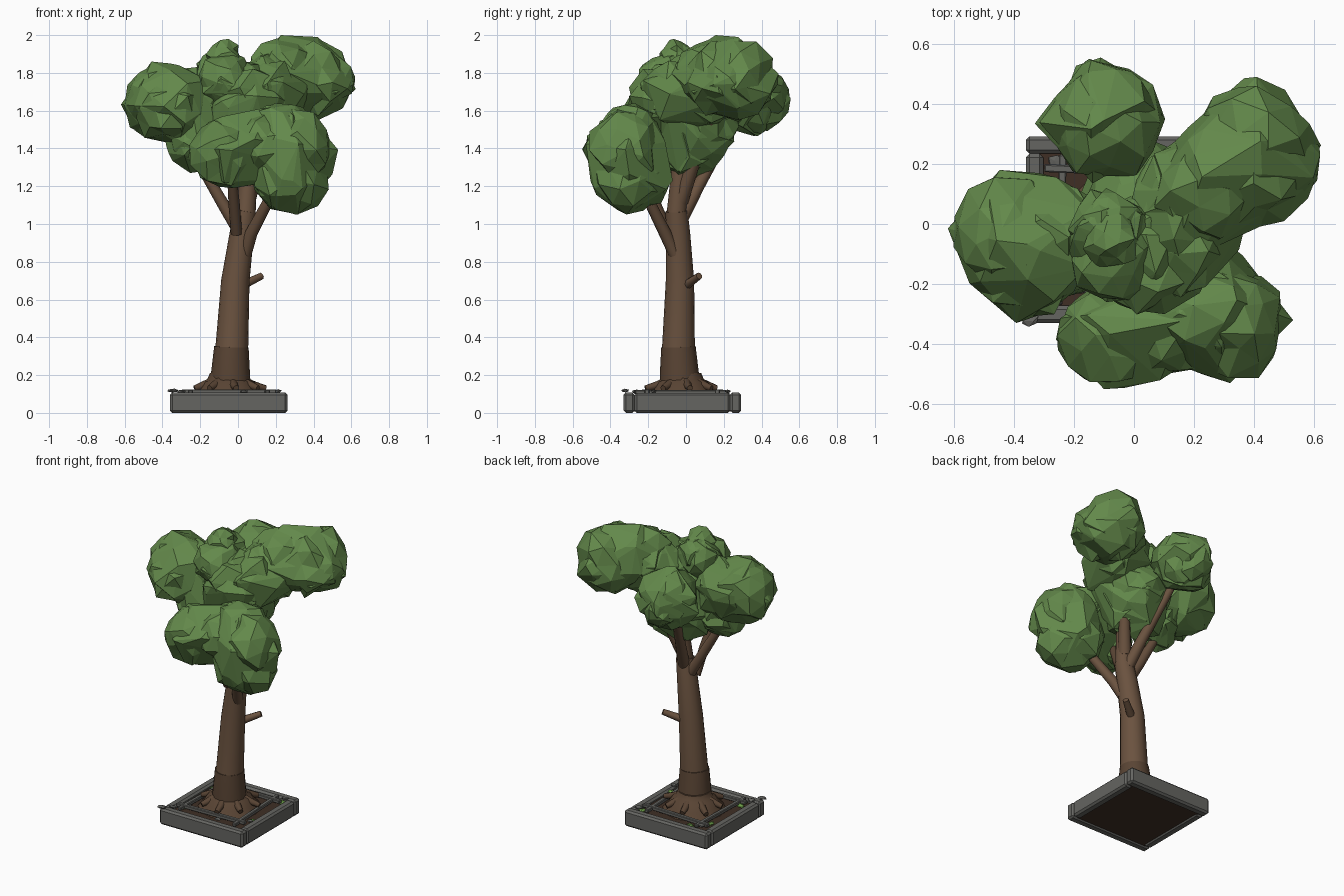
import bpy, bmesh, math, random
from mathutils import Vector, Matrix

if "Cube" in bpy.data.objects:
    bpy.data.objects.remove(bpy.data.objects["Cube"])

random.seed(11)

def mat(name, r, g, b):
    m = bpy.data.materials.new(name)
    m.diffuse_color = (r, g, b, 1)
    m.use_nodes = True
    m.node_tree.nodes["Principled BSDF"].inputs["Base Color"].default_value = m.diffuse_color
    return m

LEAF = mat("leaf", 0.125, 0.25, 0.07)
BARK = mat("bark", 0.145, 0.085, 0.05)
DARK = mat("dark_bark", 0.10, 0.058, 0.034)
SOIL = mat("soil", 0.05, 0.028, 0.018)
STONE = mat("stone", 0.13, 0.13, 0.12)
GRASS = mat("grass", 0.16, 0.36, 0.07)

def finish(name, bm, material, smooth=None):
    bmesh.ops.recalc_face_normals(bm, faces=bm.faces)
    me = bpy.data.meshes.new(name)
    bm.to_mesh(me)
    bm.free()
    ob = bpy.data.objects.new(name, me)
    bpy.context.collection.objects.link(ob)
    me.materials.append(material)
    if smooth:
        bpy.ops.object.select_all(action='DESELECT')
        ob.select_set(True)
        bpy.context.view_layer.objects.active = ob
        bpy.ops.object.shade_smooth_by_angle(angle=math.radians(smooth))
    return ob

def box(name, lo, hi, material, bevel=0.0, spin=0.0):
    lo, hi = Vector(lo), Vector(hi)
    bm = bmesh.new()
    bmesh.ops.create_cube(bm, size=1)
    bmesh.ops.scale(bm, vec=hi - lo, verts=bm.verts)
    if bevel:
        bmesh.ops.bevel(bm, geom=bm.edges[:], offset=bevel, segments=1, affect='EDGES')
    bm.transform(Matrix.Translation((lo + hi) / 2) @ Matrix.Rotation(spin, 4, 'Z'))
    return finish(name, bm, material)

def tube(name, pts, material, sides=14):
    """Closed tapered tube through (x, y, z, radius) points."""
    bm = bmesh.new()
    rings = []
    for i, p in enumerate(pts):
        a, b = pts[max(i - 1, 0)], pts[min(i + 1, len(pts) - 1)]
        q = Vector((0, 0, 1)).rotation_difference(Vector(b[:3]) - Vector(a[:3]))
        rings.append([bm.verts.new(Vector(p[:3]) + q @ Vector(
            (p[3] * math.cos(t), p[3] * math.sin(t), 0)))
            for t in (2 * math.pi * k / sides for k in range(sides))])
    for r, s in zip(rings, rings[1:]):
        for k in range(sides):
            n = (k + 1) % sides
            bm.faces.new((r[k], r[n], s[n], s[k]))
    bm.faces.new(rings[0])
    bm.faces.new(rings[-1])
    return finish(name, bm, material, 50)

def rough_ball(name, centre, size, jitter, material, sub=2):
    """Crumpled faceted ball."""
    bm = bmesh.new()
    bmesh.ops.create_icosphere(bm, subdivisions=sub, radius=1)
    bm.transform(Matrix.Rotation(random.uniform(0, 6), 4, Vector((random.random(), 0.5, 1))))
    for v in bm.verts:
        v.co *= 1 + random.uniform(-jitter, jitter)
        v.co += Vector([random.uniform(-jitter, jitter) * 0.5 for _ in range(3)])
        v.co = Vector(centre) + Vector([c * s for c, s in zip(v.co, size)])
    return finish(name, bm, material)

def lump(name, balls):
    """Convex faceted lump wrapped around a few (x, y, z, radius) balls."""
    bm = bmesh.new()
    axes = [Vector(s * (i == k) for i in range(3)) for k in range(3) for s in (-1, 1)]
    for b in balls:
        dirs = axes + [Vector([random.gauss(0, 1) for _ in range(3)]).normalized() for _ in range(16)]
        for d in dirs:
            side = Vector([random.uniform(-0.25, 0.25) for _ in range(3)])
            n = (d + side).normalized()
            n *= 1 / max(abs(n.dot(d)), 0.95) if d in axes else 1
            bm.verts.new(Vector(b[:3]) + n * b[3])
    bmesh.ops.convex_hull(bm, input=bm.verts[:])
    bmesh.ops.delete(bm, geom=[v for v in bm.verts if not v.link_faces], context='VERTS')
    finish(name, bm, LEAF)

# Planter: four stone beams around a bed of soil
X0, X1, Y0, Y1, W = -0.36, 0.262, -0.33, 0.292, 0.058
CX, CY = (X0 + X1) / 2, (Y0 + Y1) / 2
for tag, ya in (("front", Y0), ("back", Y1 - W)):
    box("planter_beam_" + tag, (X0, ya, 0.0), (X1, ya + W, 0.108), STONE, 0.012)
for tag, xa in (("left", X0), ("right", X1 - W)):
    box("planter_beam_" + tag, (xa, Y0 + W, 0.0), (xa + W, Y1 - W, 0.106), STONE, 0.012)
box("soil_bed", (X0 + 0.04, Y0 + 0.04, 0.008), (X1 - 0.04, Y1 - 0.04, 0.085), SOIL)

# Crossed grate bars lying over the soil
for i, (s, turn) in enumerate(((-1, 0.03), (1, -0.04))):
    c = CY + s * 0.195
    box(f"grate_bar_x_{i}", (CX - 0.25, c - 0.013, 0.10), (CX + 0.25, c + 0.013, 0.124), STONE, 0.004, turn)
    c = CX + s * 0.195
    box(f"grate_bar_y_{i}", (c - 0.013, CY - 0.25, 0.098), (c + 0.013, CY + 0.25, 0.121), STONE, 0.004, -turn)

# Loose stones and grass tufts
for i, (x, y, z, r) in enumerate(((-0.345, -0.32, 0.117, 0.022), (-0.30, -0.27, 0.112, 0.02),
                                  (0.20, 0.22, 0.115, 0.02), (0.03, -0.26, 0.113, 0.018),
                                  (-0.26, 0.21, 0.113, 0.022), (0.21, -0.17, 0.113, 0.016))):
    rough_ball(f"stone_{i}", (x, y, z), (r * 1.3, r, 0.011), 0.2, STONE, 1)
for i, (x, y) in enumerate(((-0.27, -0.20), (0.19, 0.20), (-0.27, 0.12), (-0.18, 0.21), (0.19, -0.12))):
    rough_ball(f"grass_{i}", (x, y, 0.093), (0.024, 0.02, 0.014), 0.3, GRASS, 1)

# Root mound with short radial roots
tube("root_mound", [(CX, CY, 0.08, 0.20), (CX, CY, 0.125, 0.16), (CX, CY, 0.165, 0.135),
                    (CX, CY, 0.175, 0.115), (CX, CY, 0.21, 0.10)], DARK, 12)
for k in range(8):
    t = 2 * math.pi * k / 8 + 0.2
    c, s, L = math.cos(t), math.sin(t), 0.185 + 0.015 * (k % 3 == 0)
    tube(f"root_{k}", [(CX + 0.08 * c, CY + 0.08 * s, 0.165, 0.028),
                       (CX + 0.14 * c, CY + 0.14 * s, 0.145, 0.022),
                       (CX + L * c, CY + L * s, 0.13, 0.016)], DARK, 8)

# Trunk in three stacked segments
tube("trunk_base", [(-0.04, -0.03, 0.12, 0.108), (-0.04, -0.035, 0.20, 0.104),
                    (-0.035, -0.04, 0.35, 0.091)], DARK, 16)
tube("trunk_middle", [(-0.033, -0.04, 0.34, 0.087), (-0.014, -0.032, 0.70, 0.075),
                      (0.02, -0.042, 0.95, 0.064), (0.04, -0.05, 1.07, 0.058)], BARK, 16)
tube("trunk_top", [(0.04, -0.05, 1.05, 0.053), (0.055, -0.035, 1.25, 0.046),
                   (0.06, -0.02, 1.55, 0.034)], BARK, 16)

# Branches and the broken stub
tube("branch_front_right", [(0.04, -0.06, 0.84, 0.032), (0.07, -0.11, 0.95, 0.033),
                            (0.165, -0.20, 1.13, 0.028), (0.25, -0.30, 1.32, 0.022)], BARK, 12)
tube("branch_front", [(-0.008, -0.095, 0.95, 0.03), (-0.02, -0.16, 1.10, 0.03),
                      (-0.04, -0.27, 1.35, 0.022)], DARK, 12)
tube("branch_left", [(0.01, -0.04, 0.96, 0.036), (-0.07, -0.04, 1.09, 0.032),
                     (-0.18, -0.05, 1.28, 0.028), (-0.33, -0.07, 1.52, 0.02)], BARK, 12)
tube("branch_back", [(0.03, -0.02, 1.04, 0.038), (-0.01, 0.07, 1.21, 0.033),
                     (-0.07, 0.20, 1.44, 0.027), (-0.11, 0.32, 1.62, 0.018)], BARK, 12)
tube("branch_right", [(0.05, -0.03, 1.12, 0.042), (0.11, 0.04, 1.32, 0.034),
                      (0.19, 0.12, 1.52, 0.028), (0.29, 0.18, 1.70, 0.02)], BARK, 12)
tube("broken_stub", [(0.02, 0.0, 0.675, 0.026), (0.125, 0.07, 0.725, 0.019)], BARK, 8)

# Foliage: faceted lumps wrapped around a few balls, with crumpled leaves poking through
LUMPS = {
    "left": ((-0.41, -0.03, 1.65, 0.21), (-0.36, -0.13, 1.62, 0.20), (-0.29, -0.04, 1.63, 0.21)),
    "left_lower": ((-0.22, -0.08, 1.43, 0.16), (-0.26, -0.08, 1.60, 0.16)),
    "back_left": ((-0.11, 0.34, 1.67, 0.205), (-0.12, 0.41, 1.64, 0.14)),
    "right": ((0.40, 0.27, 1.77, 0.22), (0.42, 0.18, 1.77, 0.19), (0.24, 0.12, 1.80, 0.20)),
    "upper_middle": ((0.15, -0.04, 1.69, 0.20), (0.20, 0.10, 1.72, 0.20)),
    "centre": ((0.0, 0.0, 1.45, 0.22), (0.03, 0.07, 1.52, 0.21), (0.06, -0.08, 1.64, 0.22)),
    "crown": ((-0.07, -0.10, 1.76, 0.16), (-0.08, -0.02, 1.80, 0.14)),
    "front": ((0.28, -0.29, 1.27, 0.22), (0.32, -0.32, 1.42, 0.21), (0.20, -0.30, 1.45, 0.19)),
    "front_left": ((-0.07, -0.36, 1.38, 0.19), (0.14, -0.32, 1.42, 0.20)),
}
for tag, balls in LUMPS.items():
    lump("foliage_" + tag, balls)
    for i, b in enumerate(balls):
        rough_ball(f"leaf_crumple_{tag}_{i}", b[:3], [b[3] * 0.93] * 3, 0.14, LEAF)
# Small sprig at the very top
rough_ball("foliage_top_sprig", (-0.07, -0.05, 1.88), (0.09, 0.09, 0.09), 0.2, LEAF)
